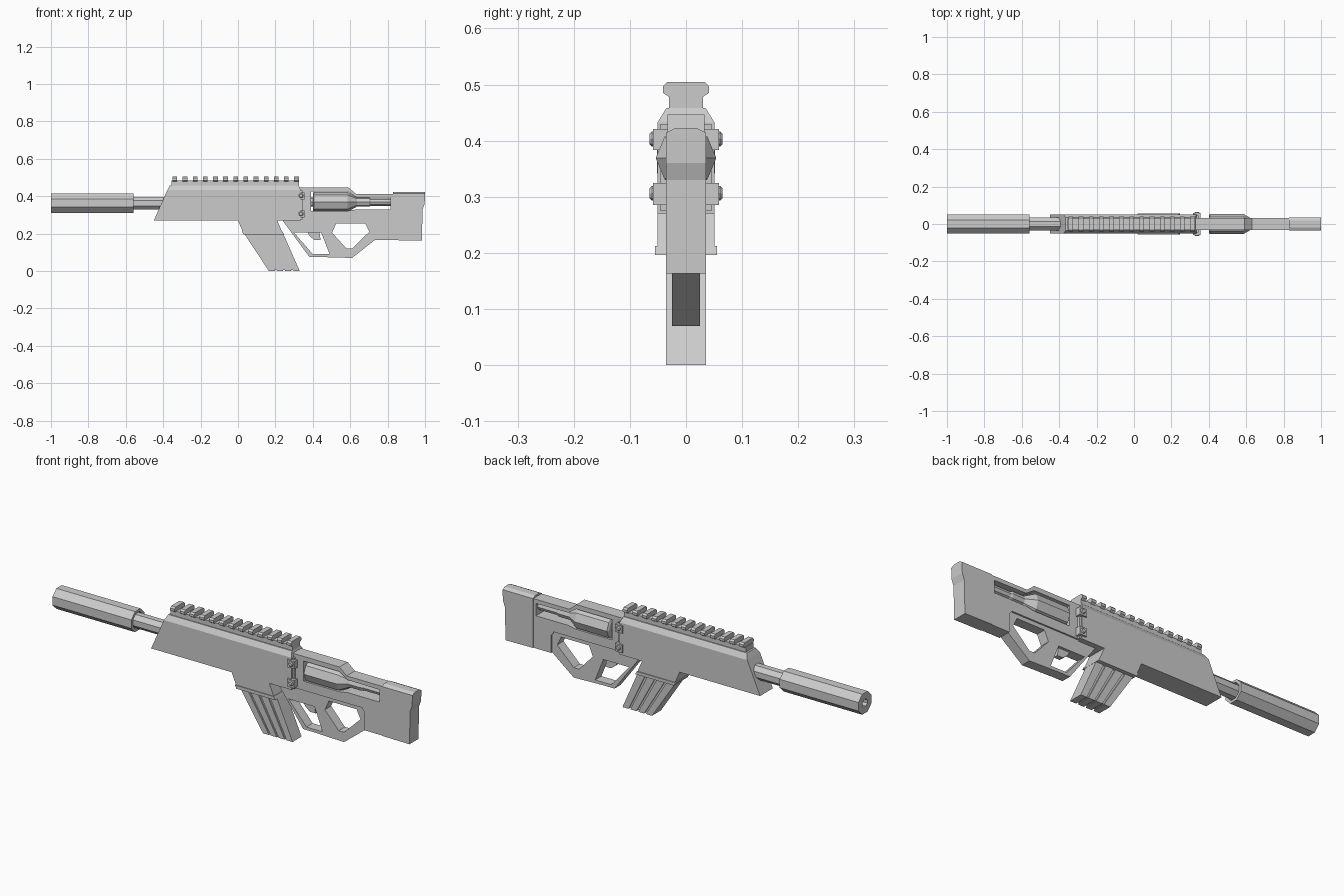
import bpy, bmesh, math


def plate(name, outlines, half):
    """Side outline (x, z), with optional holes, given thickness along y."""
    cu = bpy.data.curves.new(name, 'CURVE')
    cu.dimensions, cu.fill_mode, cu.extrude = '2D', 'BOTH', half
    for pts in outlines:
        s = cu.splines.new('POLY')
        s.points.add(len(pts) - 1)
        for p, (x, z) in zip(s.points, pts):
            p.co = (x, z, 0, 1)
        s.use_cyclic_u = True
    tmp = bpy.data.objects.new(name + "_outline", cu)
    bpy.context.collection.objects.link(tmp)
    dg = bpy.context.evaluated_depsgraph_get()
    me = bpy.data.meshes.new_from_object(tmp.evaluated_get(dg))
    bpy.data.objects.remove(tmp)
    for v in me.vertices:
        x, z, d = v.co
        v.co = (x, -d, z)
    ob = bpy.data.objects.new(name, me)
    bpy.context.collection.objects.link(ob)
    for p in me.polygons:
        p.use_smooth = False
    return ob


def loft(name, rings):
    """Join equal-length rings of points and cap both ends."""
    bm = bmesh.new()
    vs = [[bm.verts.new(p) for p in r] for r in rings]
    n = len(vs[0])
    for a, b in zip(vs, vs[1:]):
        for i in range(n):
            bm.faces.new((a[i], a[(i + 1) % n], b[(i + 1) % n], b[i]))
    bm.faces.new(vs[0])
    bm.faces.new(vs[-1])
    bmesh.ops.recalc_face_normals(bm, faces=bm.faces)
    me = bpy.data.meshes.new(name)
    bm.to_mesh(me)
    bm.free()
    ob = bpy.data.objects.new(name, me)
    bpy.context.collection.objects.link(ob)
    return ob


def turned(name, profile, zc, sides=8, phase=0.0):
    """Faceted tube along x from (x, radius) pairs."""
    return loft(name, [[(x, r * math.cos(phase + math.tau * i / sides),
                         zc + r * math.sin(phase + math.tau * i / sides))
                        for i in range(sides)] for x, r in profile])


def section(name, x0, x1, yz):
    """Cross-section (y, z) run straight along x."""
    return loft(name, [[(x, y, z) for y, z in yz] for x in (x0, x1)])


def box(name, x0, x1, y, z0, z1):
    return section(name, x0, x1, [(-y, z0), (y, z0), (y, z1), (-y, z1)])


ZC = 0.363

# Front tube with open bore, and the thinner tube behind it
turned("front_sleeve", [(-0.9, 0.02), (-1, 0.02), (-1, 0.056), (-0.56, 0.056),
                        (-0.56, 0.042), (-0.57, 0.04)], ZC, 8, math.pi / 8)
turned("barrel", [(-0.6, 0.037), (-0.36, 0.037)], ZC, 8, math.pi / 8)

# Main body with sloped nose, lower housing and chamfered top
plate("body", [[(-0.45, 0.27), (-0.378, 0.432), (0.335, 0.432), (0.335, 0.27),
                (0.21, 0.27), (0.235, 0.212), (0.025, 0.212), (0.0, 0.27)]], 0.051)
loft("body_top", [
    [(-0.378, -0.051, 0.432), (0.335, -0.051, 0.432), (0.335, 0.051, 0.432), (-0.378, 0.051, 0.432)],
    [(-0.365, -0.035, 0.458), (0.325, -0.035, 0.458), (0.325, 0.035, 0.458), (-0.365, 0.035, 0.458)]])
plate("housing_lip", [[(0.02, 0.212), (0.03, 0.196), (0.245, 0.196), (0.237, 0.212)]], 0.055)

# Top rail with 13 teeth
box("rail_base", -0.355, 0.325, 0.03, 0.455, 0.483)
tooth = [(-0.03, 0.478), (-0.041, 0.485), (-0.041, 0.497), (-0.033, 0.505),
         (0.033, 0.505), (0.041, 0.497), (0.041, 0.485), (0.03, 0.478)]
for i in range(13):
    x = -0.35 + i * 0.0542
    section(f"rail_tooth_{i + 1}", x, x + 0.025, tooth)


# Slanted magazine: recessed core with four ribs
def slanted(name, f0, f1, half, z0):
    top = lambda f: 0.03 + 0.21 * f
    low = lambda f: 0.165 + 0.165 * f
    plate(name, [[(top(f0), 0.205), (top(f1), 0.205), (low(f1), z0), (low(f0), z0)]], half)


slanted("magazine_core", 0.02, 0.98, 0.030, 0.006)
for i in range(4):
    slanted(f"magazine_rib_{i + 1}", i * 0.265, i * 0.265 + 0.205, 0.036, 0.0)

# Rear stock with side window
plate("stock", [
    [(0.325, 0.275), (0.325, 0.447), (0.59, 0.447), (0.63, 0.413), (0.84, 0.413),
     (0.84, 0.165), (0.73, 0.165), (0.73, 0.255), (0.715, 0.275)],
    [(0.39, 0.322), (0.39, 0.424), (0.59, 0.424), (0.635, 0.394), (0.815, 0.392),
     (0.815, 0.33), (0.635, 0.33), (0.59, 0.322)]], 0.033)

# Grip plate with guard hole and thumb hole
plate("grip_frame", [
    [(0.24, 0.285), (0.24, 0.268), (0.382, 0.075), (0.435, 0.075), (0.61, 0.07),
     (0.73, 0.165), (0.74, 0.165), (0.74, 0.285)],
    [(0.30, 0.205), (0.40, 0.09), (0.49, 0.09), (0.445, 0.205)],
    [(0.503, 0.205), (0.525, 0.255), (0.68, 0.255), (0.702, 0.21), (0.61, 0.12), (0.58, 0.12)]], 0.025)
plate("trigger", [[(0.37, 0.21), (0.385, 0.185), (0.41, 0.165), (0.442, 0.165), (0.435, 0.21)]], 0.012)

# Butt with a bent rear face and chamfered top
plate("butt", [[(0.83, 0.165), (0.83, 0.414), (1.0, 0.414), (0.998, 0.36),
                (0.987, 0.33), (0.983, 0.163)]], 0.036)
loft("butt_top", [
    [(0.83, -0.036, 0.414), (1, -0.036, 0.414), (1, 0.036, 0.414), (0.83, 0.036, 0.414)],
    [(0.83, -0.018, 0.423), (1, -0.018, 0.423), (1, 0.018, 0.423), (0.83, 0.018, 0.423)]])

# Faceted cylinder inside the stock window
turned("window_cylinder", [(0.40, 0.044), (0.405, 0.054), (0.585, 0.054), (0.635, 0.025),
                           (0.70, 0.025), (0.71, 0.02), (0.82, 0.02)], ZC + 0.006)
turned("cylinder_pin", [(0.38, 0.025), (0.41, 0.025)], ZC + 0.006)

# Hinge brackets with bolts on both sides
for tag, z, z0, z1 in (("upper", 0.403, 0.383, 0.421), ("lower", 0.306, 0.285, 0.325)):
    box(f"hinge_{tag}", 0.315, 0.355, 0.059, z0, z1)
    loft(f"hinge_bolt_{tag}", [[(0.337 + r * math.cos(math.tau * i / 8), y,
                                 z + r * math.sin(math.tau * i / 8)) for i in range(8)]
                               for y, r in ((-0.065, 0.009), (-0.061, 0.013),
                                            (0.061, 0.013), (0.065, 0.009))])
box("hinge_spine", 0.33, 0.345, 0.045, 0.275, 0.43)
